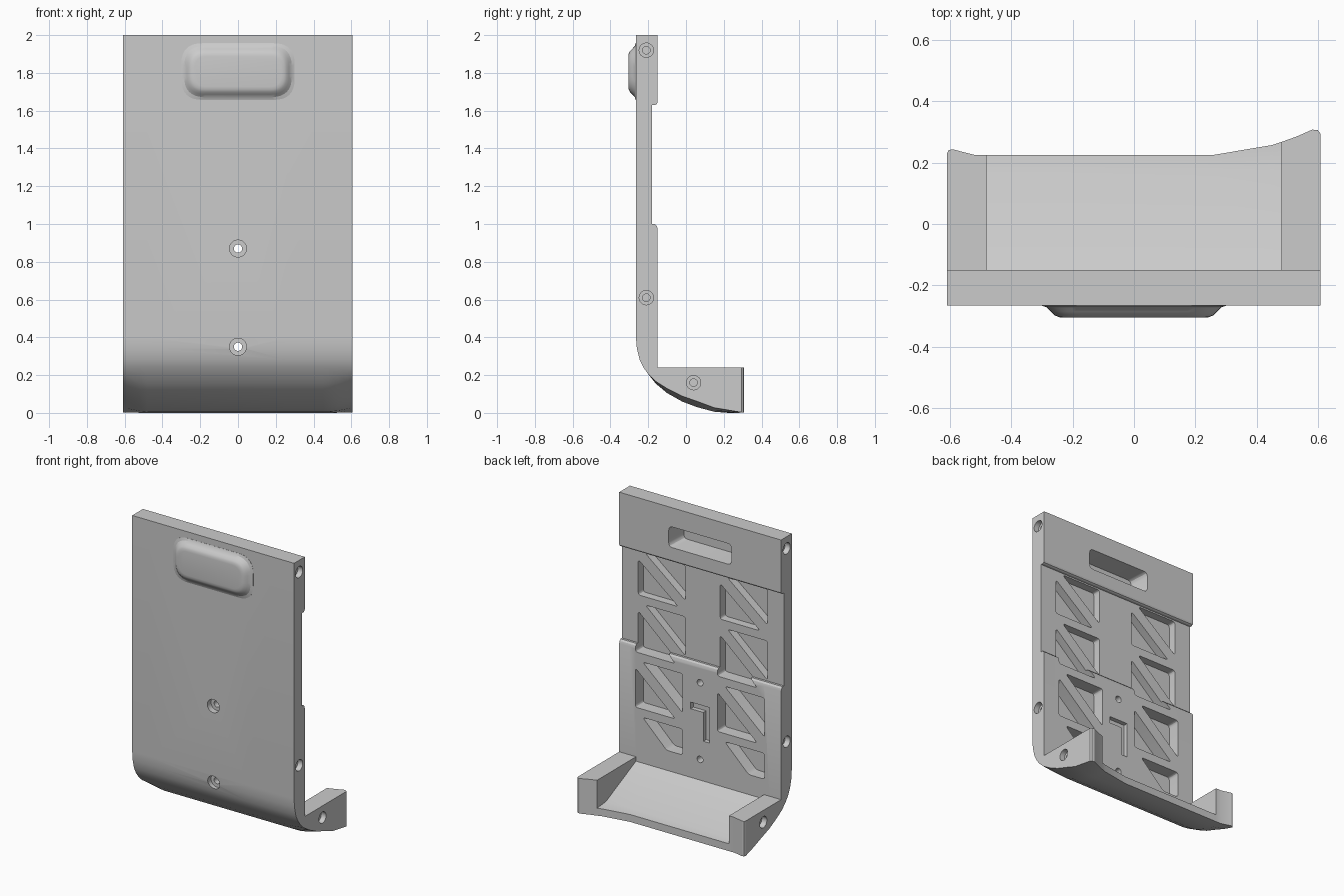
import bpy, bmesh, math

if "Cube" in bpy.data.objects:
    bpy.data.objects.remove(bpy.data.objects["Cube"])


def loft(bm, rings):
    """Skin a list of equal-length point rings and cap both ends."""
    vs = [[bm.verts.new(p) for p in r] for r in rings]
    n = len(rings[0])
    for a, b in zip(vs, vs[1:]):
        for i in range(n):
            j = (i + 1) % n
            bm.faces.new((a[i], a[j], b[j], b[i]))
    bm.faces.new(vs[0])
    bm.faces.new(vs[-1])


def make(name, bm):
    bmesh.ops.remove_doubles(bm, verts=bm.verts, dist=0.0005)
    bmesh.ops.recalc_face_normals(bm, faces=bm.faces)
    me = bpy.data.meshes.new(name)
    bm.to_mesh(me)
    bm.free()
    ob = bpy.data.objects.new(name, me)
    bpy.context.collection.objects.link(ob)
    return ob


def boolean(target, tool, op):
    m = target.modifiers.new(op, 'BOOLEAN')
    m.operation, m.object, m.solver = op, tool, 'EXACT'
    bpy.context.view_layer.objects.active = target
    bpy.ops.object.modifier_apply(modifier=m.name)
    bpy.data.objects.remove(tool)


def rounded(corners, r, seg=4):
    """Round the corners of a flat (x, z) outline."""
    out = []
    n = len(corners)
    for i, (x, z) in enumerate(corners):
        ends = []
        for k in (i - 1, (i + 1) % n):
            dx, dz = corners[k][0] - x, corners[k][1] - z
            d = math.hypot(dx, dz)
            ends.append((x + dx / d * r, z + dz / d * r))
        (ax, az), (bx, bz) = ends
        for s in range(seg + 1):
            t = s / seg
            u, v, w = (1 - t) ** 2, 2 * t * (1 - t), t * t
            out.append((u * ax + v * x + w * bx, u * az + v * z + w * bz))
    return out


def rect(hw, hh, cz):
    return [(-hw, cz - hh), (hw, cz - hh), (hw, cz + hh), (-hw, cz + hh)]


def prism(bm, outline, y0, y1):
    loft(bm, [[(x, y, z) for x, z in outline] for y in (y0, y1)])


# Panel with curved foot: side profiles skinned across the width
CURVE = [(-.265, 2, 0), (-.265, .4, 0), (-.26, .34, 0), (-.245, .28, 0), (-.225, .24, 0),
         (-.20, .205, 0), (-.16, .155, .012), (-.10, .105, .025), (-.02, .06, .03),
         (.06, .03, .032), (.15, .006, .022)]
BACK = [(-.15, .24), (-.15, .975), (-.155, .99), (-.165, 1.0), (-.18, 1.0), (-.18, 1.63),
        (-.165, 1.63), (-.155, 1.635), (-.15, 1.645), (-.15, 2)]


def section(x, tip, block):
    lift = max(0, (abs(x) - .5) / .11)
    pts = [(y, z + d * lift) for y, z, d in CURVE] + [(tip, .003 * lift), (tip, .05)]
    if block:
        pts += [(tip, .24), (.17, .24), (-.15, .24)]
    else:
        pts += [(tip, .05), (.17, .06), (-.15, .21)]
    return [(x, y, z) for y, z in pts + BACK]


stations = [(-.608, .23, 1), (-.603, .24, 1), (-.59, .243, 1), (-.52, .225, 1), (-.48, .225, 1),
            (-.48, .225, 0), (.26, .225, 0), (.45, .257, 0), (.48, .267, 0), (.48, .267, 1),
            (.53, .285, 1), (.58, .307, 1), (.598, .305, 1), (.606, .295, 1)]
bm = bmesh.new()
loft(bm, [section(*s) for s in stations])
panel = make("back_panel", bm)

# Raised grip housing on the front
bm = bmesh.new()
levels = [(.30, .15, -.255), (.30, .15, -.266), (.285, .135, -.271), (.27, .12, -.285),
          (.258, .108, -.297), (.245, .095, -.303), (.23, .08, -.305)]
loft(bm, [[(x, y, z) for x, z in rounded(rect(w, h, 1.807), min(.11, h * .8), 8)]
          for w, h, y in levels])
boolean(panel, make("grip_housing", bm), 'UNION')

# Cutters, all in one mesh
bm = bmesh.new()

# Finger pocket in the top band
loft(bm, [[(x, y, z) for x, z in rounded(rect(w, h, 1.80), .03)]
          for w, h, y in ((.245, .075, -.1), (.235, .07, -.15), (.215, .06, -.285))])

# Triangular lightening pockets, two columns with a diagonal rib
GAP = .055
for dx in (0, -.615):
    hi, lo = .485 + dx, .13 + dx
    for top, bot in ((1.62, 1.325), (1.27, .95), (.895, .575)):
        for tri in ([(hi - GAP, top), (lo, top), (lo, bot + GAP)],
                    [(hi, top - GAP), (hi, bot), (lo + GAP, bot)]):
            prism(bm, rounded(tri, .02), -.235, -.1)
    low = [(hi - GAP, .52), (lo, .52), (lo, .345), (lo + .12, .345)]
    prism(bm, rounded(low, .02), -.235, -.1)

# Angled cable channel
prism(bm, [(.07, .72), (-.07, .72), (-.07, .48), (-.025, .48), (-.025, .675), (.07, .675)],
      -.18, -.1)


def screw_hole(steps, place):
    loft(bm, [[place(t, r * math.cos(a * math.tau / 24), r * math.sin(a * math.tau / 24))
               for a in range(24)] for t, r in steps])


# Counterbored through holes in the front
for z in (.87, .35):
    screw_hole([(-.3, .045), (-.225, .045), (-.225, .022), (-.1, .022)],
               lambda t, a, b: (a, t, z + b))

# Counterbored blind holes in both sides
for s in (-1, 1):
    for y, z in ((-.21, 1.92), (-.21, .61), (.04, .16)):
        screw_hole([(.65, .038), (.57, .038), (.57, .02), (.51, .02)],
                   lambda t, a, b: (s * t, y + a, z + b))
boolean(panel, make("pocket_cutters", bm), 'DIFFERENCE')

# Smooth the rounded areas, keep edges crisp
bpy.ops.object.select_all(action='DESELECT')
panel.select_set(True)
bpy.context.view_layer.objects.active = panel
bpy.ops.object.shade_smooth_by_angle(angle=math.radians(25))
